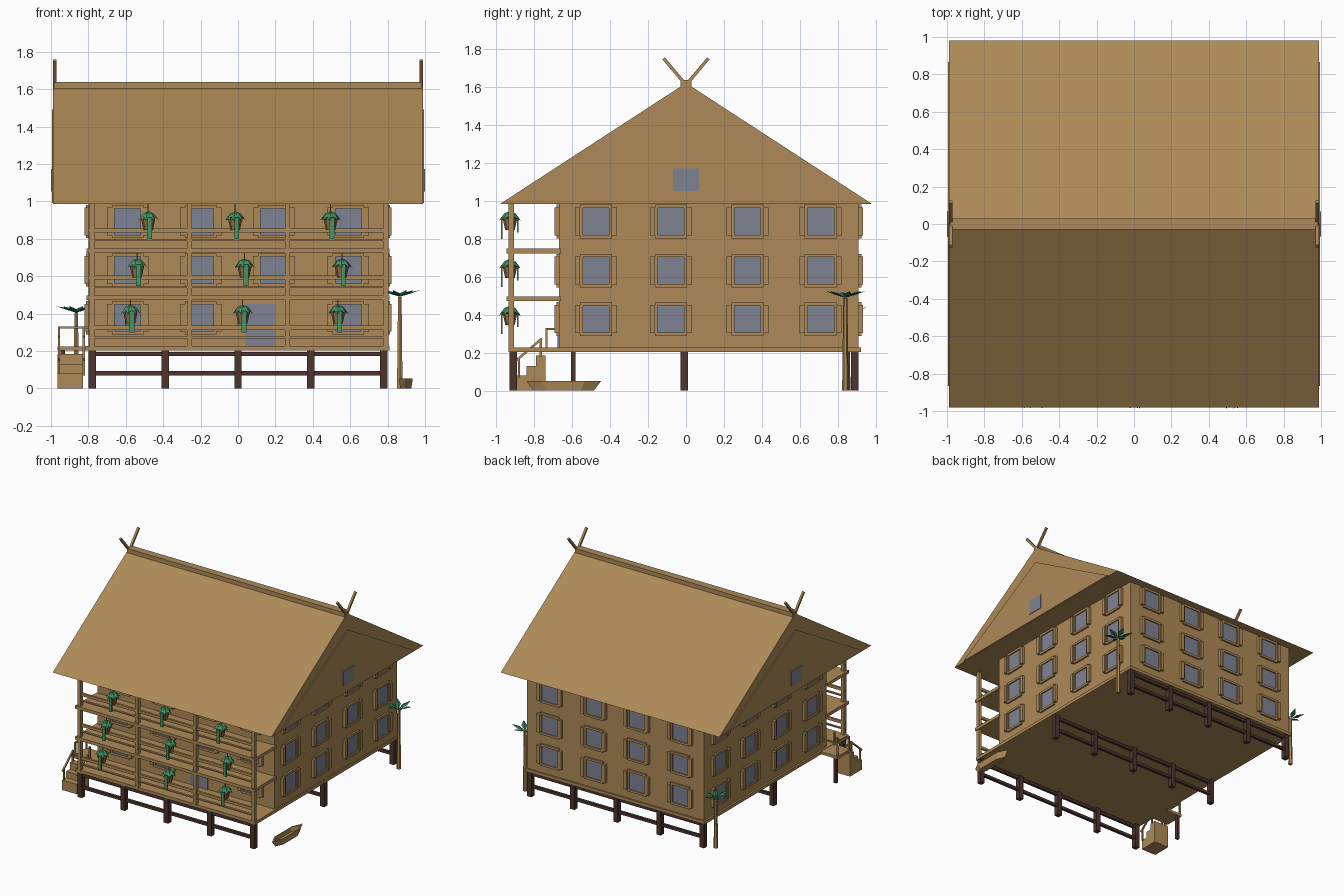
import bpy, bmesh, math
from mathutils import Vector, Matrix

if "Cube" in bpy.data.objects:
    bpy.data.objects.remove(bpy.data.objects["Cube"])


def material(name, rgb):
    m = bpy.data.materials.new(name)
    m.diffuse_color = (*rgb, 1)
    m.use_nodes = True
    m.node_tree.nodes["Principled BSDF"].inputs["Base Color"].default_value = m.diffuse_color
    return m


WOOD = material("tan_wood", (0.42, 0.255, 0.095))
DARK = material("dark_wood", (0.075, 0.034, 0.027))
GLASS = material("grey_glass", (0.21, 0.225, 0.29))
LEAF = material("plant_green", (0.06, 0.30, 0.13))
PALM = material("palm_green", (0.022, 0.19, 0.095))
POT = material("pot_brown", (0.31, 0.16, 0.06))


def finish(name, bm, mat):
    bmesh.ops.recalc_face_normals(bm, faces=bm.faces)
    me = bpy.data.meshes.new(name)
    bm.to_mesh(me)
    bm.free()
    me.materials.append(mat)
    ob = bpy.data.objects.new(name, me)
    bpy.context.collection.objects.link(ob)
    return ob


def add_box(bm, x0, x1, y0, y1, z0, z1):
    m = Matrix.Translation(((x0 + x1) / 2, (y0 + y1) / 2, (z0 + z1) / 2))
    bmesh.ops.create_cube(bm, size=1, matrix=m @ Matrix.Diagonal((x1 - x0, y1 - y0, z1 - z0, 1)))


def boxes(name, mat, items):
    bm = bmesh.new()
    for b in items:
        add_box(bm, *b)
    return finish(name, bm, mat)


def add_bar(bm, a, b, w):
    # square bar between two points
    a, b = Vector(a), Vector(b)
    d = b - a
    m = Matrix.Translation((a + b) / 2) @ d.to_track_quat('Z', 'Y').to_matrix().to_4x4()
    bmesh.ops.create_cube(bm, size=1, matrix=m @ Matrix.Diagonal((w, w, d.length, 1)))


def bars(name, mat, items):
    bm = bmesh.new()
    for a, b, w in items:
        add_bar(bm, a, b, w)
    return finish(name, bm, mat)


def prism_x(name, mat, profile, x0, x1):
    # y-z profile extruded along x
    bm = bmesh.new()
    f = bm.faces.new([bm.verts.new((x0, y, z)) for y, z in profile])
    r = bmesh.ops.extrude_face_region(bm, geom=[f])
    bmesh.ops.translate(bm, vec=(x1 - x0, 0, 0),
                        verts=[v for v in r['geom'] if isinstance(v, bmesh.types.BMVert)])
    return finish(name, bm, mat)


def add_leaf(bm, base, ang, length, rise, width, lift):
    # ridged diamond blade
    base = Vector(base)
    d = Vector((math.cos(ang), math.sin(ang), 0))
    s = Vector((-d.y, d.x, 0)) * width
    mid = base + d * length * 0.5 + Vector((0, 0, rise * 0.5))
    up = Vector((0, 0, lift))
    b, l, r, m, t = [bm.verts.new(p) for p in
                     (base, mid + s, mid - s, mid + up, base + d * length + Vector((0, 0, rise)))]
    for f in ((b, m, l), (b, r, m), (t, l, m), (t, m, r), (b, l, t, r)):
        bm.faces.new(f)


# main body, floor slab, balcony floors
boxes("house_walls", WOOD, [(-0.8, 0.8, -0.67, 0.91, 0.21, 0.99)])
boxes("floor_slab", WOOD, [(-0.815, 0.81, -0.935, 0.922, 0.203, 0.228)])
boxes("balcony_floors", WOOD, [(-0.81, 0.81, -0.945, -0.66, z, z + 0.025) for z in (0.472, 0.724)])

# balcony posts and rails
POSTS = (-0.78, -0.26, 0.265, 0.79)
boxes("balcony_posts", WOOD, [(x - 0.0135, x + 0.0135, -0.937, -0.907, 0.22, 0.99) for x in POSTS])
boxes("balcony_rails", WOOD, [(-0.8, 0.8, -0.93, -0.912, z + a, z + a + h)
                              for z in (0.228, 0.497, 0.749)
                              for a, h in ((0.085, 0.022), (0.04, 0.009))])

# roof prism, ridge cap, gable panels, attic windows, crossed finials
prism_x("roof", WOOD, [(-0.98, 0.985), (0.98, 0.985), (0, 1.622)], -0.988, 0.988)
boxes("ridge_cap", WOOD, [(-0.983, 0.983, -0.03, 0.03, 1.595, 1.637)])
for s, n in ((-1, "left"), (1, "right")):
    prism_x(n + "_gable_panel", WOOD, [(-0.865, 0.99), (0.865, 0.99), (0, 1.49)], s * 0.98, s * 0.995)
    x0, x1 = sorted((s * 0.992, s * 1.0))
    boxes(n + "_attic_window", GLASS, [(x0, x1, -0.068, 0.068, 1.052, 1.172)])
    bars(n + "_roof_finials", WOOD, [((s * 0.98, -t * 0.01, 1.6), (s * 0.98, t * 0.118, 1.752), 0.017)
                                     for t in (-1, 1)])

# windows on all four walls: frame, shutters, glass
ROWS = (0.378, 0.633, 0.892)
SIDE_Y = (-0.475, -0.08, 0.325, 0.71)
FRONT_X = (-0.59, -0.2, 0.19, 0.59)


def wall_box(side, wall, u, half, z, hz, depth):
    lo, hi = sorted((wall - side[1] * 0.004, wall + side[1] * depth))
    if side[0] == 'x':
        return (lo, hi, u - half, u + half, z - hz, z + hz)
    return (u - half, u + half, lo, hi, z - hz, z + hz)


frames, shutters, panes = [], [], []
for side, wall, cols in ((('x', 1), 0.8, SIDE_Y), (('x', -1), -0.8, SIDE_Y),
                         (('y', 1), 0.91, FRONT_X), (('y', -1), -0.67, FRONT_X)):
    for z in ROWS:
        for u in cols:
            if side == ('y', -1) and z == ROWS[0] and u == FRONT_X[2]:
                continue  # door stands here
            # frame of four strips around the glass
            for dz in (-1, 1):
                frames.append(wall_box(side, wall, u, 0.084, z + dz * 0.08, 0.009, 0.014))
            for du in (-1, 1):
                frames.append(wall_box(side, wall, u + du * 0.0765, 0.0075, z, 0.072, 0.014))
                shutters.append(wall_box(side, wall, u + du * 0.097, 0.014, z, 0.074, 0.022))
            panes.append(wall_box(side, wall, u, 0.069, z, 0.071, 0.005))
boxes("window_frames", WOOD, frames)
boxes("window_shutters", WOOD, shutters)
boxes("window_panes", GLASS, panes)
boxes("front_door", GLASS, [(0.04, 0.2, -0.677, -0.668, 0.228, 0.45)])

# stilts and cross beams
STILT_Y = (-0.91, -0.01, 0.89)
boxes("stilts", DARK, [(x - 0.02, x + 0.02, y - 0.02, y + 0.02, 0, 0.204)
                       for x in (-0.78, -0.39, 0, 0.39, 0.78) for y in STILT_Y])
boxes("stilt_beams", DARK, [(-0.78, 0.78, y - 0.011, y + 0.011, z, z + 0.023)
                            for y in STILT_Y for z in (0.07, 0.172)])

# side stairs, landing and handrails
prism_x("stairs", WOOD, [(-0.895, 0), (-0.74, 0), (-0.74, 0.185), (-0.79, 0.185), (-0.79, 0.13),
                         (-0.84, 0.13), (-0.84, 0.08), (-0.895, 0.08)], -0.965, -0.83)
boxes("stair_landing", WOOD, [(-0.965, -0.8, -0.745, -0.58, 0.203, 0.225)])
boxes("landing_post", DARK, [(-0.95, -0.925, -0.607, -0.582, 0, 0.204)])
rails = []
for x in (-0.957, -0.825):
    rails += [((x, -0.9, 0.155), (x, -0.76, 0.275), 0.012), ((x, -0.765, 0.18), (x, -0.765, 0.275), 0.012),
              ((x, -0.88, 0.07), (x, -0.88, 0.17), 0.012), ((x, -0.735, 0.21), (x, -0.735, 0.33), 0.012)]
rails += [((-0.957, -0.74, 0.325), (-0.957, -0.59, 0.325), 0.012),
          ((-0.957, -0.59, 0.21), (-0.957, -0.59, 0.33), 0.012),
          ((-0.96, -0.59, 0.325), (-0.8, -0.59, 0.325), 0.012)]
bars("stair_handrails", WOOD, rails)

# small boat with tapered ends and a sunken deck
bm = bmesh.new()
plan = [(0, -0.2), (0.037, -0.12), (0.037, 0.11), (0, 0.195), (-0.037, 0.11), (-0.037, -0.12)]
rings = [[bm.verts.new((0.897 + x * k, -0.642 + y * k, z)) for x, y in plan]
         for k, z in ((0.8, 0.0), (1, 0.052), (0.85, 0.052), (0.75, 0.02))]
for a, b in zip(rings, rings[1:]):
    for i in range(6):
        bm.faces.new((a[i], a[(i + 1) % 6], b[(i + 1) % 6], b[i]))
bm.faces.new(rings[0])
bm.faces.new(rings[-1])
finish("boat", bm, WOOD)

# palm trees
for n, x, y, h in (("right", 0.865, 0.84, 0.49), ("left", -0.865, 0.85, 0.405)):
    bm = bmesh.new()
    bmesh.ops.create_cone(bm, cap_ends=True, segments=6, radius1=0.017, radius2=0.011, depth=h,
                          matrix=Matrix.Translation((x, y, h / 2)))
    finish(n + "_palm_trunk", bm, WOOD)
    bm = bmesh.new()
    for i in range(6):
        add_leaf(bm, (x, y, h), i * math.pi / 3 + 0.2, 0.11, 0.035, 0.022, 0.008)
    finish(n + "_palm_leaves", bm, PALM)

# hanging flower pots along the balcony
pots, leaves, ropes = bmesh.new(), bmesh.new(), []
PLANTS = [(0.885, 0.985, (-0.48, -0.015, 0.495)), (0.632, 0.726, (-0.54, 0.035, 0.555)),
          (0.385, 0.474, (-0.575, 0.025, 0.535))]
for z, top, xs in PLANTS:
    for i, x in enumerate(xs):
        y = -0.928
        bmesh.ops.create_cone(pots, cap_ends=True, segments=8, radius1=0.025, radius2=0.038, depth=0.06,
                              matrix=Matrix.Translation((x, y, z - 0.008)))
        for k in range(7):
            add_leaf(leaves, (x, y, z + 0.062), k * math.tau / 7 + i, 0.058, -0.05, 0.022, 0.014)
        for dx, dy, low in ((0.008, -0.043, 0.085), (-0.015, 0.042, 0.05)):
            add_box(leaves, x + dx - 0.013, x + dx + 0.013, y + dy - 0.004, y + dy + 0.004,
                    z - low, z + 0.03)
        ropes.append(((x, y, z), (x, y, top), 0.006))
finish("plant_pots", pots, POT)
finish("plant_leaves", leaves, LEAF)
bars("plant_ropes", POT, ropes)
